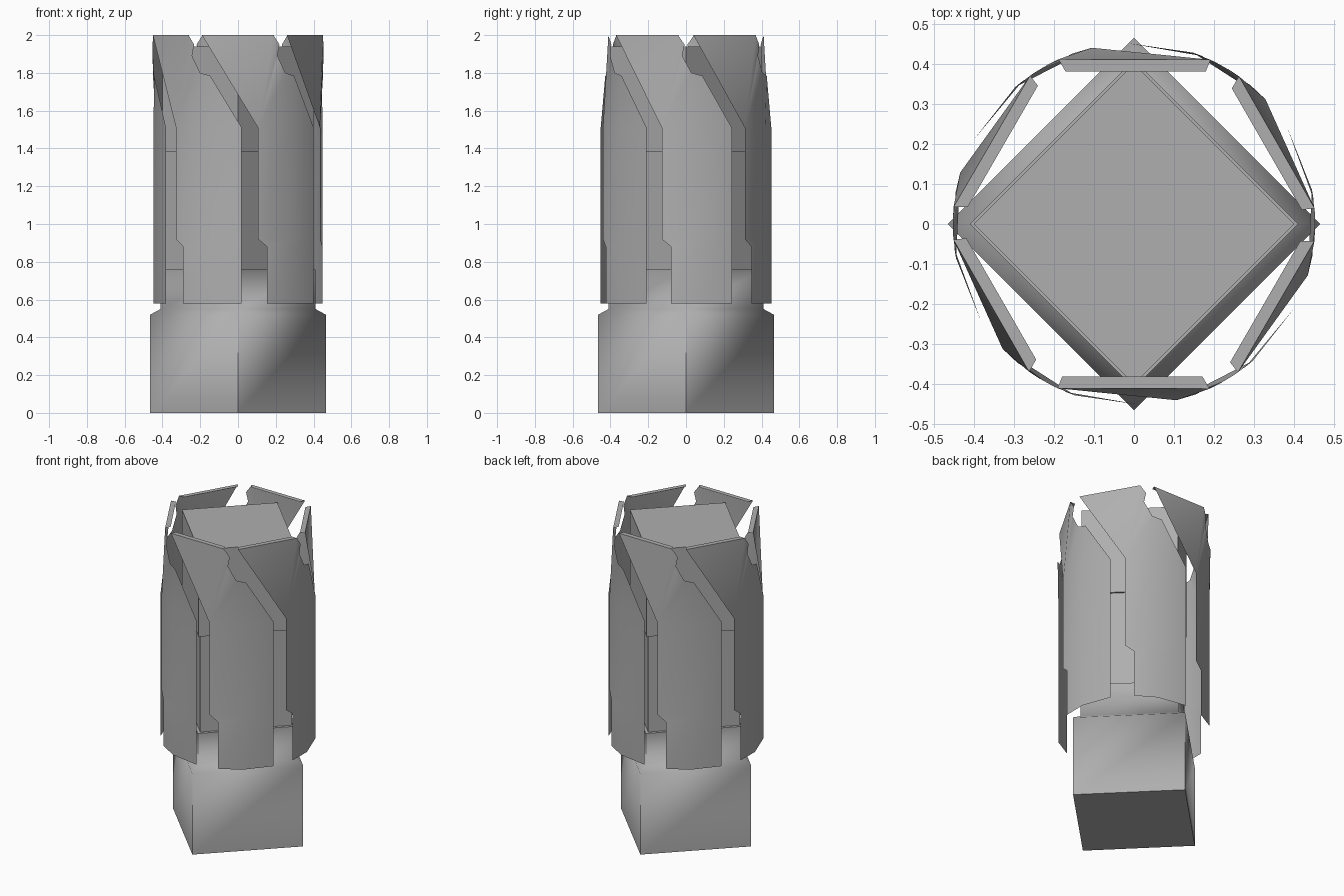
import bpy, bmesh
from math import sin, cos, radians, pi
from mathutils import Matrix

if "Cube" in bpy.data.objects:
    bpy.data.objects.remove(bpy.data.objects["Cube"])

grey = bpy.data.materials.new("dark_grey")
grey.diffuse_color = (.43, .43, .43, 1)
grey.use_nodes = True
grey.node_tree.nodes["Principled BSDF"].inputs["Base Color"].default_value = grey.diffuse_color


def finish(name, bm, smooth_angle):
    me = bpy.data.meshes.new(name)
    bm.to_mesh(me)
    bm.free()
    me.materials.append(grey)
    ob = bpy.data.objects.new(name, me)
    bpy.context.collection.objects.link(ob)
    bpy.ops.object.select_all(action='DESELECT')
    ob.select_set(True)
    bpy.context.view_layer.objects.active = ob
    bpy.ops.object.shade_smooth_by_angle(angle=radians(smooth_angle))
    return ob


# square core: stepped profile (z, corner radius) with corners on the axes
bm = bmesh.new()
profile = [(0, .465), (.52, .465), (.55, .41), (.76, .41), (.76, .385),
           (1.38, .385), (1.38, .40), (1.94, .40)]
rings = [[bm.verts.new((r * cos(k * pi / 2), r * sin(k * pi / 2), z)) for k in range(4)]
         for z, r in profile]
for a, b in zip(rings, rings[1:]):
    for i in range(4):
        j = (i + 1) % 4
        bm.faces.new((a[i], a[j], b[j], b[i]))
bm.faces.new(rings[0])
bm.faces.new(rings[-1])
bmesh.ops.recalc_face_normals(bm, faces=bm.faces)
finish("core", bm, 60)

# outer plates: thin sheets whose outline lies on a cylinder, each with a top lip
RADIUS = .452
for k in range(6):
    bm = bmesh.new()

    def vert(deg, z, r=RADIUS):
        a = radians(deg)
        return bm.verts.new((r * sin(a), -r * cos(a), z))

    # upright lower part, with the jog in its left edge
    rows = [[vert(a, z) for a in (left, 38, 62.5)]
            for z, left in ((.58, 20), (.88, 20), (.92, 13.5), (1.51, 13.5))]
    for a, b in zip(rows, rows[1:]):
        for i in range(2):
            bm.faces.new((a[i], a[i + 1], b[i + 1], b[i]))

    # slanted upper part, fanned from its lower left corner
    left, mid, right = rows[-1]
    notch = [vert(41, 1.785), vert(33.7, 1.80), vert(27.5, 1.89), vert(29, 1.95)]
    top_right, top_left = vert(24.6, 2), vert(-25, 2)
    bm.faces.new((mid, right, notch[0]))
    chain = [mid] + notch + [top_right, top_left]
    for p, q in zip(chain, chain[1:]):
        bm.faces.new((left, p, q))

    # lip along the top edge
    bm.faces.new((top_left, top_right, vert(24.2, 2, .417), vert(-25.2, 2, .42)))

    bm.transform(Matrix.Rotation(k * pi / 3, 4, 'Z'))
    finish(f"outer_plate_{k + 1}", bm, 30)
